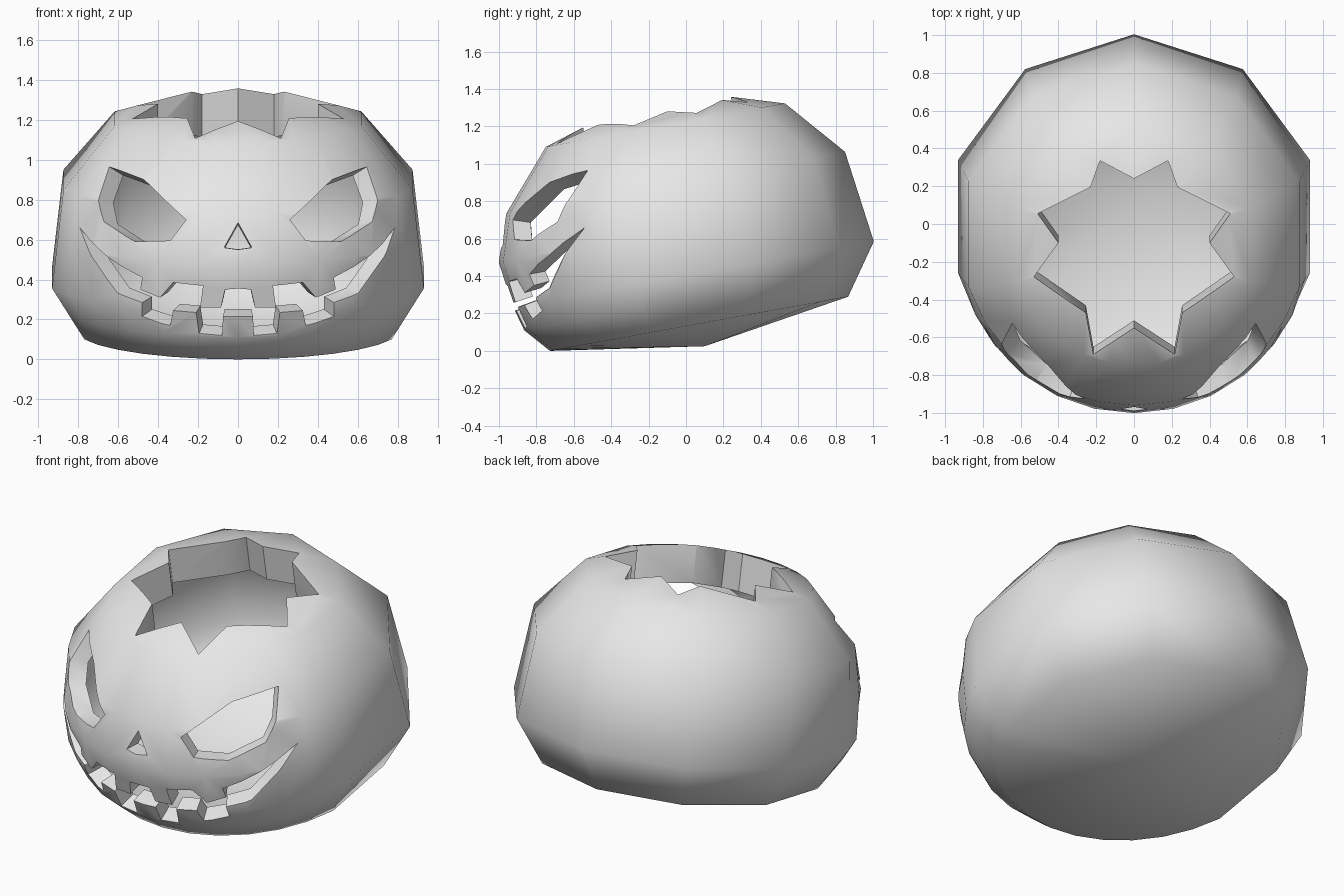
import bpy, bmesh, math
from mathutils import Vector, kdtree
from mathutils.bvhtree import BVHTree
from mathutils.geometry import tessellate_polygon

if "Cube" in bpy.data.objects:
    bpy.data.objects.remove(bpy.data.objects["Cube"])

TILT = math.radians(10.3)
APEX = Vector((0, 0, 0.57))          # the face cuts lean towards this point
AXIS_DOWN = Vector((0, math.sin(TILT), -math.cos(TILT)))

grey = bpy.data.materials.new("pumpkin_grey")
grey.diffuse_color = (0.8, 0.8, 0.8, 1)
grey.use_nodes = True
grey.node_tree.nodes["Principled BSDF"].inputs["Base Color"].default_value = grey.diffuse_color


def make_object(name, bm):
    mesh = bpy.data.meshes.new(name)
    bm.to_mesh(mesh)
    bm.free()
    ob = bpy.data.objects.new(name, mesh)
    bpy.context.collection.objects.link(ob)
    return ob


# --- shell: tilted rings (y, z, radius); ten-sided at the back, rounder in front
main = [(0.07, 0.145, 0.81), (0.04, 0.41, 0.98), (-0.055, 0.90, 0.92), (-0.11, 1.207, 0.65)]
bulge = [0.04, 0.06, 0.0]
rings = []
for i, ring in enumerate(main):
    rings.append((*ring, 0.0))
    if i < 3 and bulge[i] > 0:
        mid = [(a + b) / 2 for a, b in zip(ring, main[i + 1])]
        rings.append((*mid, bulge[i]))
azimuths = list(range(-72, 73, 12)) + [108, 144, 180, 216, 252]

bm = bmesh.new()
grid = []
for cy, cz, r, b in rings:
    row = []
    for deg in azimuths:
        rad = r + b * max(0, 1 - (deg / 72) ** 2)
        a = math.radians(deg)
        along = -rad * math.cos(a)
        row.append(bm.verts.new((rad * math.sin(a), cy + along * math.cos(TILT),
                                 cz + along * math.sin(TILT))))
    grid.append(row)
bottom = bm.verts.new((0, 0.1, 0.025))
top = bm.verts.new((0, -0.145, 1.405))
n = len(azimuths)
for k in range(n):
    j = (k + 1) % n
    bm.faces.new((bottom, grid[0][j], grid[0][k]))
    bm.faces.new((top, grid[-1][k], grid[-1][j]))
    for lo, hi in zip(grid, grid[1:]):
        bm.faces.new((lo[k], lo[j], hi[j], hi[k]))
bmesh.ops.recalc_face_normals(bm, faces=bm.faces)
bmesh.ops.dissolve_limit(bm, angle_limit=0.01, verts=bm.verts, edges=bm.edges)
tree = BVHTree.FromBMesh(bm)
pumpkin = make_object("pumpkin_shell", bm)
pumpkin.data.materials.append(grey)

# --- outlines, right half from top centre to bottom centre
eye = [(0.645, 0.965), (0.47, 0.90), (0.26, 0.70), (0.34, 0.595), (0.515, 0.59),
       (0.672, 0.69), (0.697, 0.81)]
nose = [(0, 0.685), (0.07, 0.56), (0, 0.55)]
mouth = [(0, 0.355), (0.065, 0.35), (0.085, 0.26), (0.19, 0.26), (0.175, 0.37),
         (0.325, 0.385), (0.39, 0.31), (0.49, 0.35), (0.48, 0.41), (0.655, 0.515),
         (0.79, 0.66), (0.715, 0.49), (0.605, 0.335), (0.48, 0.285), (0.48, 0.215),
         (0.34, 0.17), (0.325, 0.245), (0.21, 0.235), (0.195, 0.13), (0.08, 0.12),
         (0.075, 0.215), (0, 0.215)]
star = [(0, 0.24), (0.18, 0.335), (0.23, 0.195), (0.51, 0.055), (0.4, -0.1),
        (0.53, -0.28), (0.255, -0.47), (0.215, -0.69), (0, -0.55)]


def mirrored(half):
    return half + [(-x, v) for x, v in reversed(half) if x != 0]


floor_points = []


def cut(name, outline, depth, from_top=False):
    """Cut a pocket whose rim lies on the shell and whose walls run inwards."""
    inner, outer = [], []
    for u, v in outline:
        if from_top:
            p = tree.ray_cast(Vector((u, v, 3)), Vector((0, 0, -1)))[0]
            d = AXIS_DOWN
        else:
            p = tree.ray_cast(Vector((u, -3, v)), Vector((0, 1, 0)))[0]
            d = (APEX - p).normalized()
        inner.append(p + d * depth)
        outer.append(p - d * 0.4)
    floor_points.extend(inner)
    cb = bmesh.new()
    vi = [cb.verts.new(p) for p in inner]
    vo = [cb.verts.new(p) for p in outer]
    for tri in tessellate_polygon([[Vector((u, v, 0)) for u, v in outline]]):
        cb.faces.new([vi[t] for t in tri])
        cb.faces.new([vo[t] for t in reversed(tri)])
    for k in range(len(vi)):
        j = (k + 1) % len(vi)
        cb.faces.new((vi[k], vi[j], vo[j], vo[k]))
    bmesh.ops.recalc_face_normals(cb, faces=cb.faces)
    cutter = make_object(name + "_cutter", cb)
    cutter.hide_render = True
    mod = pumpkin.modifiers.new(name, 'BOOLEAN')
    mod.operation = 'DIFFERENCE'
    mod.solver = 'EXACT'
    mod.object = cutter
    return cutter


cutters = [
    cut("eye_right", eye, 0.1),
    cut("eye_left", [(-x, z) for x, z in reversed(eye)], 0.1),
    cut("nose", mirrored(nose), 0.1),
    cut("mouth", mirrored(mouth), 0.1),
    cut("lid_hole", mirrored(star), 0.22, from_top=True),
]

# --- apply the cuts, then open the pocket floors so only the walls remain
bpy.context.view_layer.update()
deps = bpy.context.evaluated_depsgraph_get()
mesh = bpy.data.meshes.new_from_object(pumpkin.evaluated_get(deps))
pumpkin.modifiers.clear()
pumpkin.data = mesh
for c in cutters:
    bpy.data.objects.remove(c)

kd = kdtree.KDTree(len(floor_points))
for i, p in enumerate(floor_points):
    kd.insert(p, i)
kd.balance()
bm = bmesh.new()
bm.from_mesh(mesh)
floors = [f for f in bm.faces if all(kd.find(v.co)[2] < 1e-3 for v in f.verts)]
bmesh.ops.delete(bm, geom=floors, context='FACES')
bm.to_mesh(mesh)
bm.free()

# --- one colour, smooth shell with sharp cut edges
mesh.materials.clear()
mesh.materials.append(grey)
for p in mesh.polygons:
    p.material_index = 0
mesh.shade_smooth()
mesh.set_sharp_from_angle(angle=math.radians(50))
